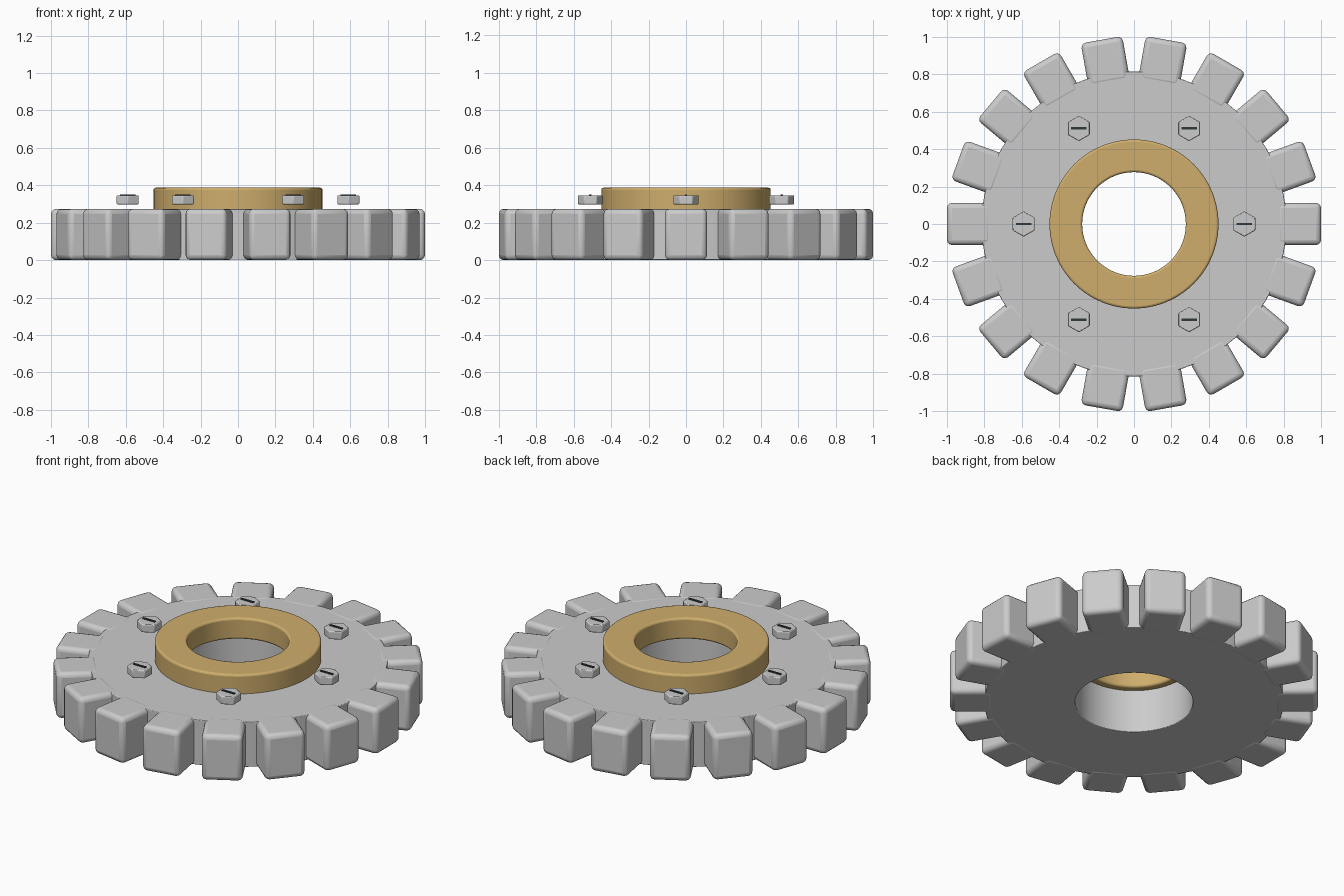
import bpy, bmesh, math
from mathutils import Matrix

if "Cube" in bpy.data.objects:
    bpy.data.objects.remove(bpy.data.objects["Cube"])


def colour(name, rgb):
    m = bpy.data.materials.new(name)
    m.diffuse_color = (*rgb, 1)
    m.use_nodes = True
    m.node_tree.nodes["Principled BSDF"].inputs["Base Color"].default_value = m.diffuse_color
    return m


def finish(bm, name, mat=None, bevel=0, segments=3):
    bmesh.ops.recalc_face_normals(bm, faces=bm.faces)
    me = bpy.data.meshes.new(name)
    bm.to_mesh(me)
    bm.free()
    ob = bpy.data.objects.new(name, me)
    bpy.context.collection.objects.link(ob)
    if mat:
        me.materials.append(mat)
    if bevel:
        b = ob.modifiers.new("bevel", 'BEVEL')
        b.width, b.segments, b.limit_method = bevel, segments, 'ANGLE'
    bpy.ops.object.select_all(action='DESELECT')
    ob.select_set(True)
    bpy.context.view_layer.objects.active = ob
    bpy.ops.object.shade_smooth_by_angle(angle=math.radians(35))
    return ob


def ring(name, r_in, r_out, z0, z1, mat=None, bevel=0, n=96):
    bm = bmesh.new()
    loops = []
    for r, z in ((r_in, z0), (r_out, z0), (r_out, z1), (r_in, z1)):
        loops.append([bm.verts.new((r * math.cos(2 * math.pi * i / n),
                                    r * math.sin(2 * math.pi * i / n), z)) for i in range(n)])
    for k in range(4):
        a, b = loops[k], loops[(k + 1) % 4]
        for i in range(n):
            j = (i + 1) % n
            bm.faces.new((a[i], a[j], b[j], b[i]))
    return finish(bm, name, mat, bevel)


def box(name, size, pos, angle=0, mat=None, bevel=0):
    bm = bmesh.new()
    m = (Matrix.Rotation(angle, 4, 'Z') @ Matrix.Translation(pos)
         @ Matrix.Diagonal((*size, 1)))
    bmesh.ops.create_cube(bm, size=1, matrix=m)
    return finish(bm, name, mat, bevel)


brass = colour("brass", (0.62, 0.42, 0.15))
dark = colour("dark_slot", (0.03, 0.04, 0.045))

# gear body and brass hub
ring("gear_disc", 0.32, 0.815, 0.002, 0.272, bevel=0.004)
ring("hub_collar", 0.277, 0.452, 0.26, 0.387, brass, bevel=0.012)

# rounded teeth
for i in range(18):
    box(f"tooth_{i + 1}", (0.24, 0.225, 0.274), (0.88, 0, 0.137),
        math.radians(20 * i), bevel=0.027)

# hex bolt heads with dark slots
for i in range(6):
    a = math.radians(60 * i)
    x, y = 0.59 * math.cos(a), 0.59 * math.sin(a)
    bm = bmesh.new()
    bmesh.ops.create_cone(bm, cap_ends=True, segments=6, radius1=0.068, radius2=0.068, depth=0.048,
                          matrix=Matrix.Translation((x, y, 0.322)) @ Matrix.Rotation(math.radians(30), 4, 'Z'))
    xs = [v.co.x - x for v in bm.verts]
    if max(xs) > 0.065:  # keep a corner pointing along y
        bmesh.ops.rotate(bm, verts=bm.verts, cent=(x, y, 0),
                         matrix=Matrix.Rotation(math.radians(30), 3, 'Z'))
    finish(bm, f"bolt_head_{i + 1}", bevel=0.005, segments=2)
    box(f"bolt_slot_{i + 1}", (0.082, 0.013, 0.014), (x, y, 0.344), mat=dark)
